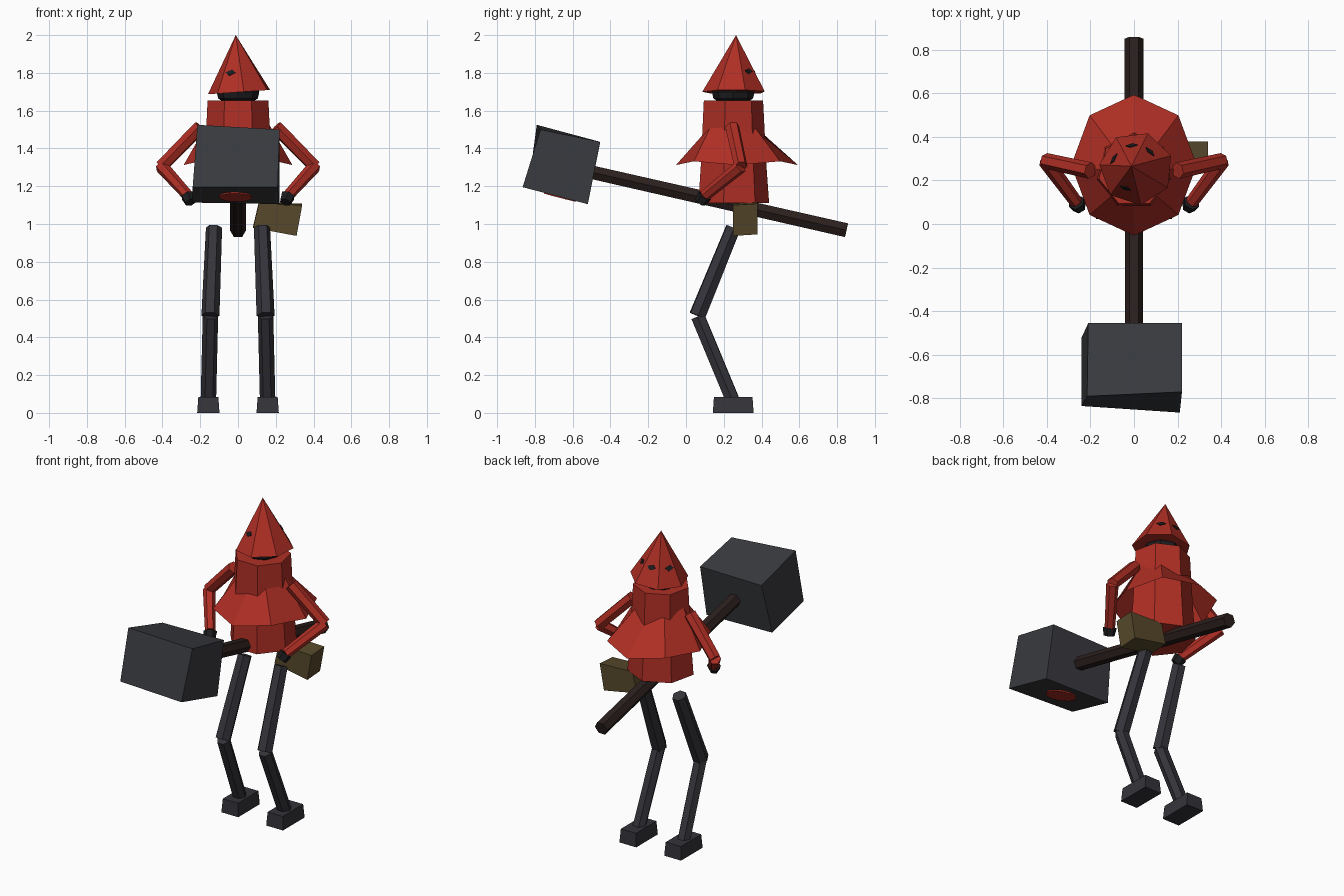
import bpy, bmesh, math
from mathutils import Vector

if "Cube" in bpy.data.objects:
    bpy.data.objects.remove(bpy.data.objects["Cube"], do_unlink=True)


def material(name, color):
    m = bpy.data.materials.new(name)
    m.use_nodes = True
    m.diffuse_color = (*color, 1)
    bsdf = m.node_tree.nodes["Principled BSDF"]
    bsdf.inputs["Base Color"].default_value = (*color, 1)
    bsdf.inputs["Roughness"].default_value = 0.9
    return m


RED = material("cloth red", (0.43, 0.028, 0.018))
GREY = material("iron grey", (0.042, 0.043, 0.05))
SLATE = material("trouser slate", (0.034, 0.034, 0.042))
BROWN = material("dark wood", (0.024, 0.014, 0.013))
OLIVE = material("pouch olive", (0.095, 0.066, 0.024))
BLACK = material("shadow black", (0.012, 0.012, 0.014))


def finish(name, bm, mat):
    bmesh.ops.recalc_face_normals(bm, faces=bm.faces)
    mesh = bpy.data.meshes.new(name)
    bm.to_mesh(mesh)
    bm.free()
    mesh.materials.append(mat)
    ob = bpy.data.objects.new(name, mesh)
    bpy.context.scene.collection.objects.link(ob)
    return ob


def loft(name, rings, mat, caps=True):
    """Join rings of points with quads."""
    bm = bmesh.new()
    loops = [[bm.verts.new(p) for p in ring] for ring in rings]
    n = len(loops[0])
    for a, b in zip(loops, loops[1:]):
        for i in range(n):
            j = (i + 1) % n
            bm.faces.new((a[i], a[j], b[j], b[i]))
    if caps:
        bm.faces.new(loops[0])
        bm.faces.new(loops[-1])
    return finish(name, bm, mat)


def ring(n, r, z, center=(0, 0), start=0, sx=1):
    angles = [math.radians(start) + math.tau * i / n for i in range(n)]
    return [(center[0] + sx * r * math.cos(a), center[1] + r * math.sin(a), z)
            for a in angles]


def rod(name, a, b, r1, r2, mat, sides=6):
    """Straight prism between two points."""
    a, b = Vector(a), Vector(b)
    q = (b - a).to_track_quat('Z', 'Y')
    rings = [[p + q @ Vector(v) for v in ring(sides, r, 0)]
             for p, r in ((a, r1), (b, r2))]
    return loft(name, rings, mat)


# Tunic: tapered prism, wider at the hem
BODY = (0, 0.243)
loft("tunic", [ring(7, 0.197, 1.11, BODY, 90), ring(7, 0.182, 1.32, BODY, 90),
               ring(7, 0.165, 1.655, BODY, 90)], RED)

# Cape: eight-sided flare that rises over the shoulders
top, rim = [], []
for i in range(8):
    a = math.tau * i / 8
    c, s = math.cos(a), math.sin(a)
    top.append((0.135 * c, 0.245 + 0.155 * s, 1.47 + 0.11 * c * c))
    rim.append((0.288 * c, 0.27 + 0.323 * s, 1.312 + 0.02 * (i % 2)))
loft("cape", [rim, top], RED, caps=False)

# Dark face under the hood
loft("face", [ring(8, r, z, (0, 0.25)) for r, z in
              ((0.07, 1.64), (0.105, 1.665), (0.113, 1.70), (0.09, 1.74))], BLACK)

# Pointed hood: seven-sided cone with a slightly tilted brim
APEX = Vector((-0.012, 0.265, 2.0))
brim = [Vector((x, y, 1.698 + 0.07 * x))
        for x, y, z in ring(7, 0.17, 0, (0.01, 0.255), 20)]
bm = bmesh.new()
base = [bm.verts.new(p) for p in brim]
tip = bm.verts.new(APEX)
for i in range(7):
    bm.faces.new((base[i], base[(i + 1) % 7], tip))
bm.faces.new(base)
finish("hood", bm, RED)


# Eye holes: thin diamond plates laid on the hood faces
def eye(name, side, along, size):
    p, q = brim[side], brim[(side + 1) % 7]
    u = (q - p).normalized()
    n = u.cross(APEX - p).normalized()
    v = n.cross(u)
    c = p.lerp(q, along).lerp(APEX, 0.34) + n * 0.001
    shape = [(-1, 0.2), (-0.2, -0.6), (1, 0), (0.3, 0.7)]
    flat = [c + u * (size * a) + v * (size * b) for a, b in shape]
    loft(name, [flat, [w + n * 0.004 for w in flat]], BLACK)


for k, (side, along) in enumerate(((0, 0.5), (1, 0.5), (2, 0.65), (4, 0.4))):
    eye("eye_hole_%d" % (k + 1), side, along, 0.027)

# Arms, hands, legs and feet on both sides
for label, s in (("left", 1), ("right", -1)):
    shoulder, elbow = (s * 0.2, 0.245, 1.515), (s * 0.405, 0.29, 1.305)
    wrist, fingers = (s * 0.265, 0.1, 1.15), (s * 0.25, 0.075, 1.115)
    rod(label + "_upper_arm", shoulder, elbow, 0.038, 0.036, RED)
    rod(label + "_forearm", elbow, wrist, 0.036, 0.03, RED)
    rod(label + "_hand", wrist, fingers, 0.04, 0.032, BLACK)

    hip, knee = (s * 0.127, 0.25, 0.98), (s * 0.146, 0.06, 0.515)
    ankle = (s * 0.157, 0.25, 0.06)
    rod(label + "_thigh", hip, knee, 0.043, 0.048, SLATE)
    rod(label + "_shin", (s * 0.146, 0.063, 0.51), ankle, 0.041, 0.041, SLATE)
    foot = []
    for z, grow in ((0, 0.003), (0.085, -0.003)):
        foot.append([(s * 0.157 + i * (0.056 + grow), 0.25 + j * (0.105 + grow), z)
                     for i, j in ((-1, -1), (1, -1), (1, 1), (-1, 1))])
    loft(label + "_foot", foot, SLATE)

# Hammer: long haft and a skewed block head
rod("hammer_haft", (0, -0.6, 1.297), (0, 0.85, 0.967), 0.041, 0.043, BROWN)
lower = [(-0.24, -0.835, 1.195), (0.21, -0.865, 1.195),
         (0.22, -0.52, 1.105), (-0.24, -0.52, 1.115)]
upper = [(-0.215, -0.79, 1.525), (0.22, -0.77, 1.5),
         (0.22, -0.455, 1.435), (-0.21, -0.455, 1.43)]
loft("hammer_head", [lower, upper], GREY)

# Red round plate on the striking face
L = [Vector(p) for p in lower]
normal = (L[1] - L[3]).cross(L[2] - L[0]).normalized()
if normal.z > 0:
    normal.negate()
mid = sum(L, Vector()) / 4 + Vector((0, 0.02, -0.005))
rod("striking_plate", mid, mid + normal * 0.008, 0.088, 0.088, RED, 16)

# Belt pouch hanging on the left hip
outline = [(0.08, 0.98), (0.31, 0.937), (0.34, 1.1), (0.11, 1.108)]
loft("belt_pouch", [[(x, 0.25, z) for x, z in outline],
                    [(x, 0.378, z + 0.008) for x, z in outline]], OLIVE)
